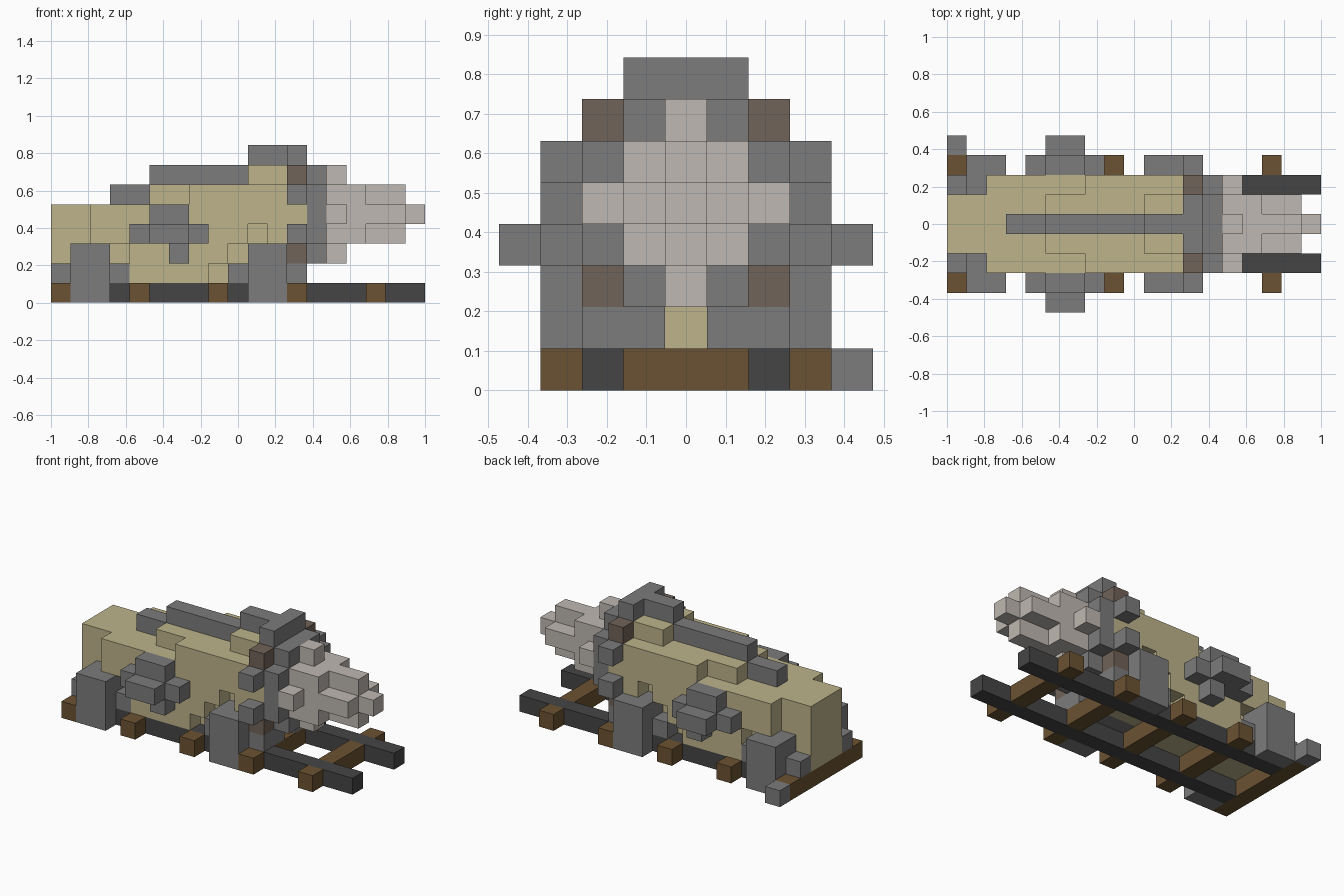
import bpy
import bmesh

cube = bpy.data.objects.get("Cube")
if cube:
    bpy.data.objects.remove(cube, do_unlink=True)

UNIT = 2 / 19          # one block
cells = {}             # (x, y, z) block -> part name
part_material = {}


def make_material(name, rgb):
    linear = [((c / 255 + 0.055) / 1.055) ** 2.4 for c in rgb] + [1.0]
    m = bpy.data.materials.new(name)
    m.use_nodes = True
    m.diffuse_color = linear
    bsdf = m.node_tree.nodes["Principled BSDF"]
    bsdf.inputs["Base Color"].default_value = linear
    bsdf.inputs["Roughness"].default_value = 0.9
    return m


grey = make_material("stone grey", (124, 124, 124))
tan = make_material("sand tan", (190, 180, 139))
wood = make_material("wood brown", (107, 82, 50))
dark = make_material("dark iron", (69, 69, 69))
dull = make_material("dull brown", (113, 99, 88))
pale = make_material("pale grey", (191, 184, 178))


def fill(part, material, xs, ys, zs):
    """Fill inclusive block ranges; ys is a distance from the middle, mirrored."""
    part_material[part] = material
    for x in range(xs[0], xs[1] + 1):
        for y in range(ys[0], ys[1] + 1):
            for z in range(zs[0], zs[1] + 1):
                cells[x, y, z] = cells[x, -y, z] = part


# Body, stepped along the back and the belly
fill("body", tan, (0, 11), (0, 1), (1, 4))
fill("body", tan, (2, 9), (2, 2), (3, 3))
fill("body", tan, (11, 12), (2, 2), (3, 3))
fill("body", tan, (2, 12), (2, 2), (4, 4))
fill("body", tan, (4, 8), (2, 2), (2, 2))
fill("body", tan, (4, 7), (2, 2), (1, 1))
fill("body", tan, (5, 12), (0, 1), (5, 5))
fill("body", tan, (7, 12), (2, 2), (5, 5))
fill("body", tan, (10, 12), (0, 1), (6, 6))
fill("body", tan, (12, 12), (0, 1), (2, 4))

# Spine ridge
fill("spine", grey, (3, 4), (0, 0), (5, 5))
fill("spine", grey, (5, 9), (0, 0), (6, 6))
fill("spine", grey, (10, 11), (0, 0), (7, 7))

# Collar disc with its studs
fill("collar", grey, (12, 12), (0, 1), (7, 7))
fill("collar", grey, (13, 13), (0, 1), (2, 6))
fill("collar", grey, (13, 13), (2, 2), (3, 5))
for z in (3, 5):
    fill("collar_stud", grey, (12, 12), (3, 3), (z, z))
for z in (2, 6):
    fill("collar_bolt", dull, (12, 12), (2, 2), (z, z))

# Pale pointed nose: crosses that shrink toward the tip
fill("nose", pale, (14, 14), (0, 0), (2, 6))
fill("nose", pale, (14, 14), (0, 2), (4, 4))
fill("nose", pale, (14, 15), (0, 1), (3, 5))
fill("nose", pale, (16, 17), (0, 0), (3, 5))
fill("nose", pale, (16, 18), (0, 0), (4, 4))
fill("nose", pale, (16, 17), (0, 1), (4, 4))

# Side motors
fill("side_motor", grey, (4, 7), (3, 3), (3, 3))
fill("side_motor", grey, (5, 6), (3, 3), (4, 4))
fill("side_motor", grey, (6, 6), (3, 3), (2, 2))
fill("side_motor", grey, (5, 6), (4, 4), (3, 3))

# Track: cross ties, then rails over them
for x in (0, 4, 8, 12, 16):
    fill("track_tie", wood, (x, x), (0, 3), (0, 0))
fill("rail", dark, (1, 18), (2, 2), (0, 0))

# Wheels: a thick outer block on a wider inner cross
for name, x in (("rear_wheel", 1), ("front_wheel", 10)):
    fill(name, grey, (x, x + 1), (3, 3), (0, 2))
    fill(name, grey, (x - 1, x + 2), (2, 2), (1, 1))
    fill(name, grey, (x, x + 1), (2, 2), (2, 2))
fill("front_wheel", grey, (9, 12), (1, 1), (1, 1))

# Single loose block beside the rear tie
part_material["loose_block"] = grey
cells[0, 4, 0] = "loose_block"


def build(part):
    """Skin the outer faces of one part's blocks and merge flat areas."""
    bm = bmesh.new()
    corners = {}

    def vert(p):
        if p not in corners:
            corners[p] = bm.verts.new((-1 + p[0] * UNIT, (p[1] - 0.5) * UNIT, p[2] * UNIT))
        return corners[p]

    for cell, owner in cells.items():
        if owner != part:
            continue
        for axis in range(3):
            for side in (0, 1):
                near = list(cell)
                near[axis] += 2 * side - 1
                if tuple(near) in cells:
                    continue
                ring = []
                for u, v in ((0, 0), (1, 0), (1, 1), (0, 1)):
                    p = list(cell)
                    p[axis] += side
                    p[(axis + 1) % 3] += u
                    p[(axis + 2) % 3] += v
                    ring.append(vert(tuple(p)))
                bm.faces.new(ring if side else ring[::-1])
    bmesh.ops.dissolve_limit(bm, angle_limit=0.01, verts=bm.verts[:], edges=bm.edges[:])
    mesh = bpy.data.meshes.new(part)
    bm.to_mesh(mesh)
    bm.free()
    mesh.materials.append(part_material[part])
    bpy.context.collection.objects.link(bpy.data.objects.new(part, mesh))


for part in part_material:
    build(part)
